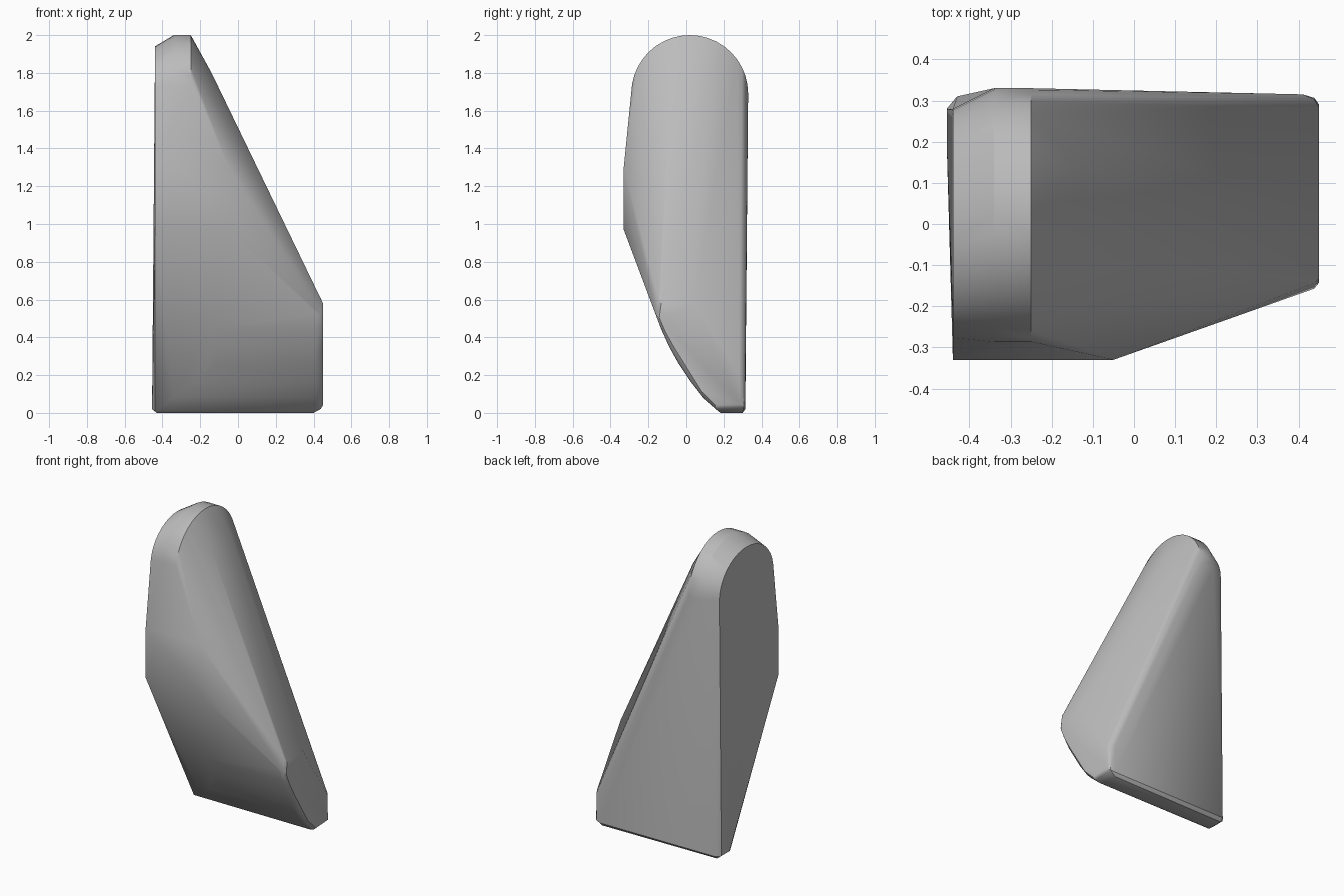
import bpy, bmesh, math

default_cube = bpy.data.objects.get("Cube")
if default_cube:
    bpy.data.objects.remove(default_cube, do_unlink=True)


def arc(x, center_y, center_z, radius_y, radius_z, steps=20):
    """Half ellipse standing in the plane at x."""
    angles = [math.pi * step / steps for step in range(steps + 1)]
    return [(x, center_y + radius_y * math.cos(angle), center_z + radius_z * math.sin(angle))
            for angle in angles]


def outline(x, profile):
    """Place a (y, z) profile in the plane at x."""
    return [(x, y, z) for y, z in profile]


def inset(profile, amount):
    """Pull a (y, z) profile towards its middle by a fixed distance."""
    middle_y = sum(y for y, z in profile) / len(profile)
    middle_z = sum(z for y, z in profile) / len(profile)
    result = []
    for y, z in profile:
        length = math.hypot(y - middle_y, z - middle_z)
        keep = 1 - amount / length
        result.append((middle_y + (y - middle_y) * keep, middle_z + (z - middle_z) * keep))
    return result


# Rounded crown: full arcs along the top and a smaller one on the flat side
points = arc(-0.25, 0.02, 1.69, 0.31, 0.31)
points += arc(-0.34, 0.02, 1.69, 0.31, 0.31)
points += arc(-0.44, 0.0, 1.69, 0.28, 0.25)

# Slight bulge at the head of the long slope
points += outline(-0.14, [(-0.08, 1.8), (0.13, 1.8)])

# Flat plate at the front
for x in (-0.44, -0.05):
    points += outline(x, [(-0.33, 0.97), (-0.33, 1.3)])

# Curved lower front: each row starts further out towards the foot
belly = [(-0.135, 0.45), (-0.09, 0.35), (-0.04, 0.26), (0.02, 0.17), (0.09, 0.08), (0.17, 0.01)]
starts = [-0.13, -0.1, -0.11, -0.22, -0.34, -0.44]
points += [(x, y, z) for x, (y, z) in zip(starts, belly)]

# Narrow end cap with softened rim
cap = [(-0.165, 0.53), (-0.15, 0.61), (0.04, 0.61), (0.315, 0.2), (0.315, 0.02)] + belly
points += outline(0.41, cap)
points += outline(0.438, inset(cap, 0.012))
points += outline(0.45, inset(cap, 0.035))

# Foot and straight back edge
points += outline(-0.455, [(0.2, 0.02), (0.28, 0.02)])
points += outline(-0.43, [(0.19, 0), (0.29, 0), (0.31, 0.02)])
points += outline(0.4, [(0.185, 0), (0.3, 0)])

mesh = bpy.data.meshes.new("wedge_stone")
bm = bmesh.new()
for point in points:
    bm.verts.new(point)
bmesh.ops.convex_hull(bm, input=bm.verts[:])
loose = [vert for vert in bm.verts if not vert.link_faces]
bmesh.ops.delete(bm, geom=loose, context="VERTS")
bmesh.ops.remove_doubles(bm, verts=bm.verts[:], dist=0.002)
bmesh.ops.dissolve_limit(bm, angle_limit=math.radians(1), verts=bm.verts[:], edges=bm.edges[:])
bmesh.ops.recalc_face_normals(bm, faces=bm.faces[:])
bm.to_mesh(mesh)
bm.free()

wedge = bpy.data.objects.new("wedge_stone", mesh)
bpy.context.collection.objects.link(wedge)

# Single grey finish
grey = bpy.data.materials.new("stone_grey")
grey.use_nodes = True
color = (0.5, 0.5, 0.5, 1)
grey.diffuse_color = color
grey.node_tree.nodes["Principled BSDF"].inputs["Base Color"].default_value = color
mesh.materials.append(grey)

bpy.ops.object.select_all(action="DESELECT")
wedge.select_set(True)
bpy.context.view_layer.objects.active = wedge
bpy.ops.object.shade_smooth_by_angle(angle=math.radians(30))
